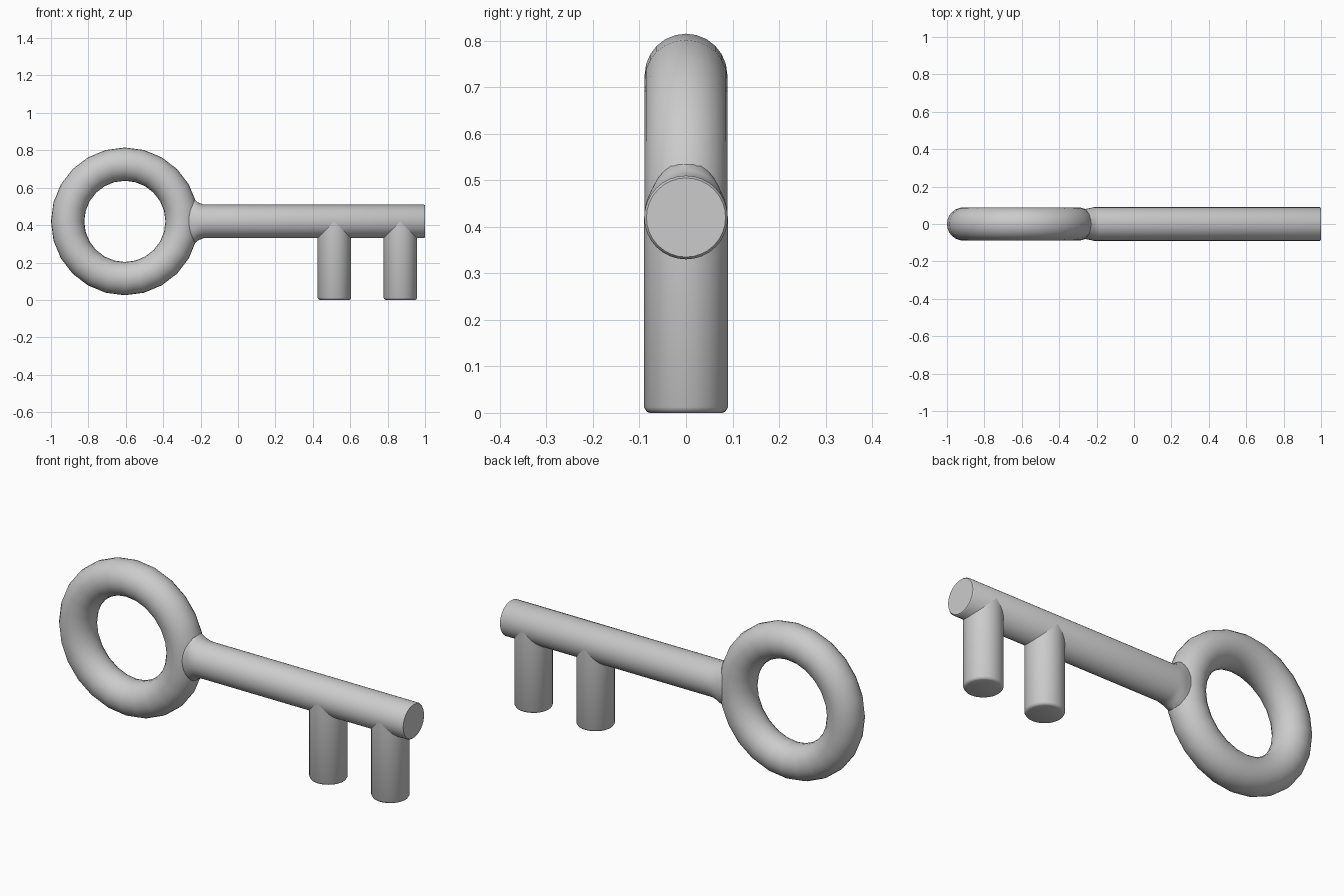
import bpy, bmesh, math
from mathutils import Vector

if "Cube" in bpy.data.objects:
    bpy.data.objects.remove(bpy.data.objects["Cube"])

R, Z = 0.09, 0.42


def finish(name, bm):
    bmesh.ops.recalc_face_normals(bm, faces=bm.faces)
    me = bpy.data.meshes.new(name)
    bm.to_mesh(me)
    bm.free()
    ob = bpy.data.objects.new(name, me)
    bpy.context.collection.objects.link(ob)
    bpy.ops.object.select_all(action='DESELECT')
    ob.select_set(True)
    bpy.context.view_layer.objects.active = ob
    bpy.ops.object.shade_smooth_by_angle(angle=math.radians(40))
    return ob


def loft(name, sections, place, n=32):
    """Capped elliptical tube; section = (position, half width a, half width b)."""
    bm = bmesh.new()
    rings = []
    for t, a, b in sections:
        rings.append([bm.verts.new(place(t, a * math.cos(i * math.tau / n),
                                         b * math.sin(i * math.tau / n))) for i in range(n)])
    for r0, r1 in zip(rings, rings[1:]):
        for i in range(n):
            j = (i + 1) % n
            bm.faces.new((r0[i], r0[j], r1[j], r1[i]))
    bm.faces.new(rings[0])
    bm.faces.new(rings[-1])
    return finish(name, bm)


# Bow: round ring handle
bpy.ops.mesh.primitive_torus_add(major_segments=24, minor_segments=24,
                                 major_radius=0.306, minor_radius=0.089,
                                 location=(-0.605, 0, Z), rotation=(math.pi / 2, 0, 0))
bow = bpy.context.object
bow.name = "bow_ring"
bpy.ops.object.shade_smooth()

# Shaft: flares softly into the ring
loft("shaft",
     [(-0.32, 0.07, 0.12), (-0.235, 0.085, 0.12), (-0.215, R, 0.102), (-0.185, R, R),
      (0.994, R, R), (1.0, R - 0.005, R - 0.005)],
     lambda t, a, b: Vector((t, a, Z + b)))

# Bits: two pegs with slightly rounded feet
for i, x in enumerate((0.515, 0.868)):
    loft(f"bit_{i + 1}",
         [(0.0, R - 0.012, R - 0.012), (0.003, R - 0.005, R - 0.005), (0.012, R, R), (Z, R, R)],
         lambda t, a, b: Vector((x + a, b, t)))
